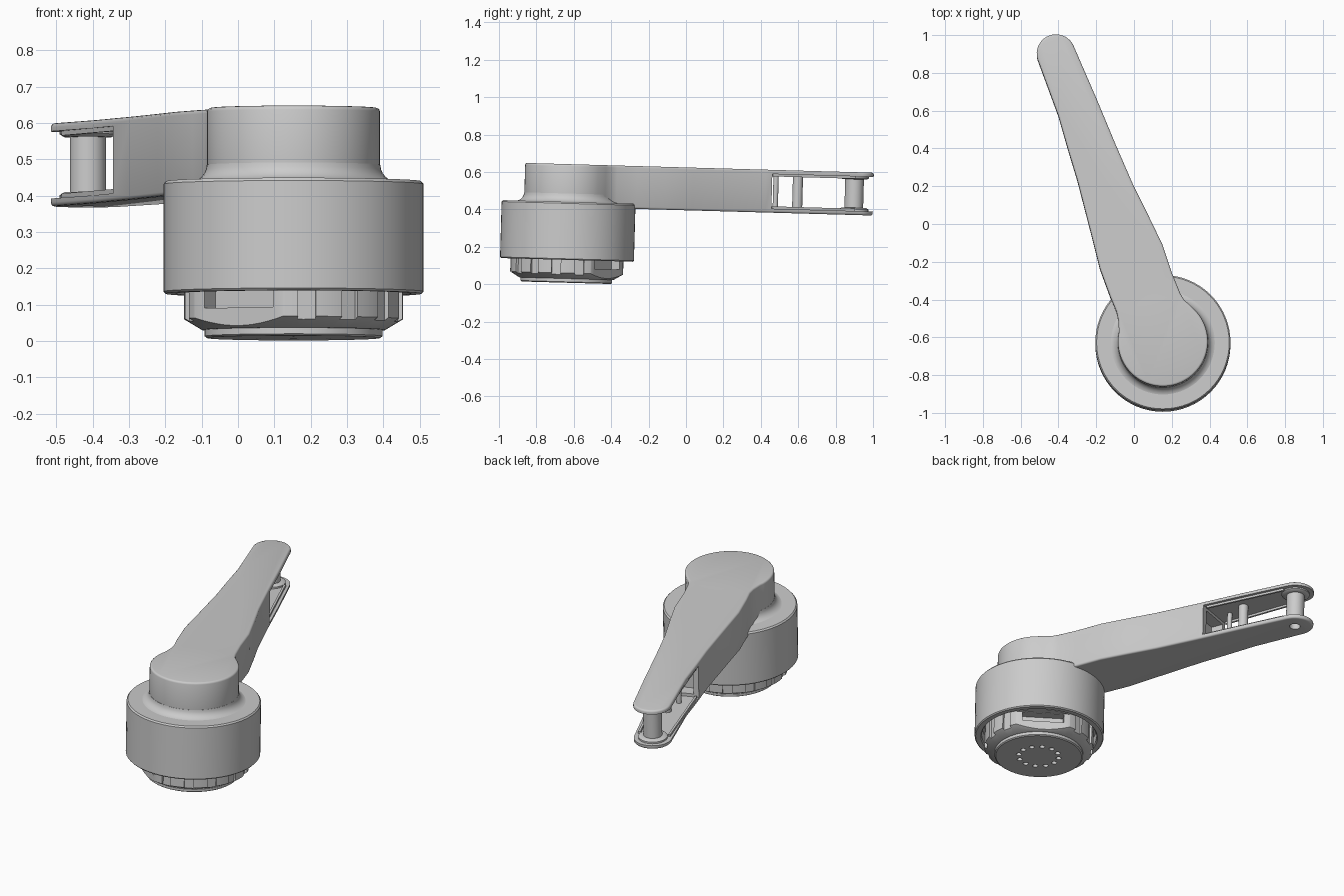
import bpy, bmesh
from math import sin, cos, pi, radians, hypot
from mathutils import Matrix, Vector

if "Cube" in bpy.data.objects:
    bpy.data.objects.remove(bpy.data.objects["Cube"])

CX, CY = 0.153, -0.64            # housing axis
TX, TY = -0.413, 0.885           # roller axis at the arm tip
L = hypot(TX - CX, TY - CY)
U = Vector(((TX - CX) / L, (TY - CY) / L, 0))   # arm direction
V = Vector((U.y, -U.x, 0))                      # across the arm
parts = []


def finish(name, bm, keep=True):
    bmesh.ops.recalc_face_normals(bm, faces=bm.faces)
    me = bpy.data.meshes.new(name)
    bm.to_mesh(me)
    bm.free()
    ob = bpy.data.objects.new(name, me)
    bpy.context.collection.objects.link(ob)
    if keep:
        parts.append(ob)
    return ob


def lathe(name, prof, x=CX, y=CY, n=64, closed=False, keep=True):
    """Turn an (r, z) profile round a vertical axis; ends capped or ring closed."""
    bm = bmesh.new()
    rings = [[bm.verts.new((x + r * cos(2 * pi * i / n), y + r * sin(2 * pi * i / n), z))
              for i in range(n)] for r, z in prof]
    pairs = list(zip(rings, rings[1:])) + ([(rings[-1], rings[0])] if closed else [])
    for a, b in pairs:
        for i in range(n):
            j = (i + 1) % n
            bm.faces.new((a[i], a[j], b[j], b[i]))
    if not closed:
        bm.faces.new(rings[0])
        bm.faces.new(rings[-1])
    return finish(name, bm, keep)


def add_box(bm, centre, size, xdir):
    """Box whose local x follows xdir."""
    xd = Vector(xdir).normalized()
    m = Matrix((xd, (-xd.y, xd.x, 0), (0, 0, 1))).transposed().to_4x4()
    bmesh.ops.create_cube(bm, size=1, matrix=Matrix.Translation(centre) @ m @ Matrix.Diagonal((*size, 1)))


def cut(ob, cutter):
    cutter.hide_render = True
    m = ob.modifiers.new("cut", 'BOOLEAN')
    m.operation, m.solver, m.object = 'DIFFERENCE', 'EXACT', cutter
    bpy.context.view_layer.objects.active = ob
    bpy.ops.object.modifier_apply(modifier=m.name)
    bpy.data.objects.remove(cutter)


def arc(x, y, r, a0, a1, n):
    return [(x + r * cos(radians(a0 + (a1 - a0) * i / n)),
             y + r * sin(radians(a0 + (a1 - a0) * i / n))) for i in range(n + 1)]


# round housing, hollow from below
lathe("housing", [(0.318, 0.19), (0.318, 0.136), (0.324, 0.13), (0.352, 0.13), (0.358, 0.136),
                  (0.358, 0.432), (0.351, 0.44)])

# fillet where the hub meets the housing
flare = [(0.239 + 0.05 * (1 - cos(radians(a))), 0.485 - 0.047 * sin(radians(a))) for a in range(0, 91, 15)]
lathe("hub_flare", [(0.2, 0.485)] + flare + [(0.2, 0.436)], closed=True)

# arm and hub in one outline
right = [(0.295, -0.445), (0.265, -0.42), (0.245, -0.385), (0.2, -0.275), (0.15, -0.125), (0.08, 0.02),
         (0, 0.18), (-0.1, 0.41), (-0.2, 0.65)]
left = [(-0.4, 0.555), (-0.35, 0.38), (-0.3, 0.215), (-0.22, -0.095), (-0.18, -0.255), (-0.125, -0.405),
        (-0.093, -0.48), (-0.082, -0.53)]
outline = arc(CX, CY, 0.238, 168, 400, 40) + right + arc(TX, TY, 0.102, 23, 197, 18) + left
bm = bmesh.new()
base = bm.faces.new([bm.verts.new((x, y, 0.413)) for x, y in outline])
top = bmesh.ops.extrude_face_region(bm, geom=[base], use_keep_orig=True)
bmesh.ops.translate(bm, vec=(0, 0, 0.229), verts=[g for g in top["geom"] if isinstance(g, bmesh.types.BMVert)])
bmesh.ops.recalc_face_normals(bm, faces=bm.faces)
rim = [e for e in bm.edges if abs(e.verts[0].co.z - e.verts[1].co.z) < 1e-4]
bmesh.ops.bevel(bm, geom=rim, offset=0.011, segments=3, profile=0.5, affect='EDGES')
arm = finish("arm", bm)

# fork slot at the tip, and pocket in the slot's inner wall
C = Vector((CX, CY, 0.527))
bm = bmesh.new()
add_box(bm, C + U * 1.51, (0.8, 0.6, 0.185), U)
cut(arm, finish("slot_cutter", bm, False))
bm = bmesh.new()
add_box(bm, C + U * 1.09, (0.1, 0.18, 0.15), U)
cut(arm, finish("pocket_cutter", bm, False))

# roller axle with flanges, and its bore through the lower plate
lathe("tip_axle", [(0.078, 0.43), (0.078, 0.444), (0.066, 0.452), (0.05, 0.452), (0.05, 0.604), (0.066, 0.604),
                   (0.078, 0.612), (0.078, 0.624)], TX, TY, 32)
for ob in (arm, parts[-1]):
    cut(ob, lathe("bore_cutter", [(0.03, 0.38), (0.03, 0.53)], TX, TY, 24, keep=False))

# fork stiffeners: main post, small post and low ribs along both plates
for name, s, t, r in (("fork_post", 1.3, 0.01, 0.027), ("small_post", 1.19, -0.03, 0.014)):
    p = C + U * s + V * t
    lathe(name, [(r, 0.425), (r, 0.63)], p.x, p.y, 20)
bm = bmesh.new()
for z in (0.439, 0.615):
    for side, w0, w1 in ((-1, 0.105, 0.082), (1, 0.105, 0.082)):
        a, b = C + U * 1.12 + V * side * w0, C + U * 1.6 + V * side * w1
        mid = (a + b) / 2
        mid.z = z
        add_box(bm, mid, ((b - a).length, 0.012, 0.016), b - a)
finish("fork_ribs", bm)

# lower cap: disc, chamfer and collar
cap = lathe("lower_cap", [(0.238, 0.008), (0.245, 0.013), (0.245, 0.03), (0.252, 0.03), (0.302, 0.06),
                          (0.302, 0.21)], n=72)

# two opposite flats with windows, plus vertical grooves round the collar
bm = bmesh.new()
for a in (55, 235):
    d = Vector((cos(radians(a)), sin(radians(a)), 0))
    P = Vector((CX, CY, 0))
    add_box(bm, P + d * 0.363 + Vector((0, 0, 0.07)), (0.2, 0.5, 0.14), d)
cut(cap, finish("flat_cutter", bm, False))
bm = bmesh.new()
for a in (55, 235):
    d = Vector((cos(radians(a)), sin(radians(a)), 0))
    add_box(bm, P + d * 0.26 + Vector((0, 0, 0.112)), (0.1, 0.23, 0.052), d)
    for k in range(5):
        g = radians(a + 42 + 24 * k)
        d2 = Vector((cos(g), sin(g), 0))
        add_box(bm, P + d2 * 0.31 + Vector((0, 0, 0.1)), (0.044, 0.05, 0.2), d2)
cut(cap, finish("window_cutter", bm, False))

# ring of small holes in the bottom
bm = bmesh.new()
for k in range(12):
    a = 2 * pi * k / 12
    bmesh.ops.create_cone(bm, cap_ends=True, segments=14, radius1=0.015, radius2=0.015, depth=0.06,
                          matrix=Matrix.Translation((CX + 0.112 * cos(a), CY + 0.112 * sin(a), 0.01)))
cut(cap, finish("hole_cutter", bm, False))

# tilt the whole model slightly and smooth it
pivot = Matrix.Translation((0, CY, 0))
tilt = pivot @ Matrix.Rotation(-0.028, 4, 'X') @ pivot.inverted()
bpy.ops.object.select_all(action='DESELECT')
for ob in parts:
    ob.data.transform(tilt)
    ob.select_set(True)
bpy.context.view_layer.objects.active = arm
bpy.ops.object.shade_smooth_by_angle(angle=radians(35))
